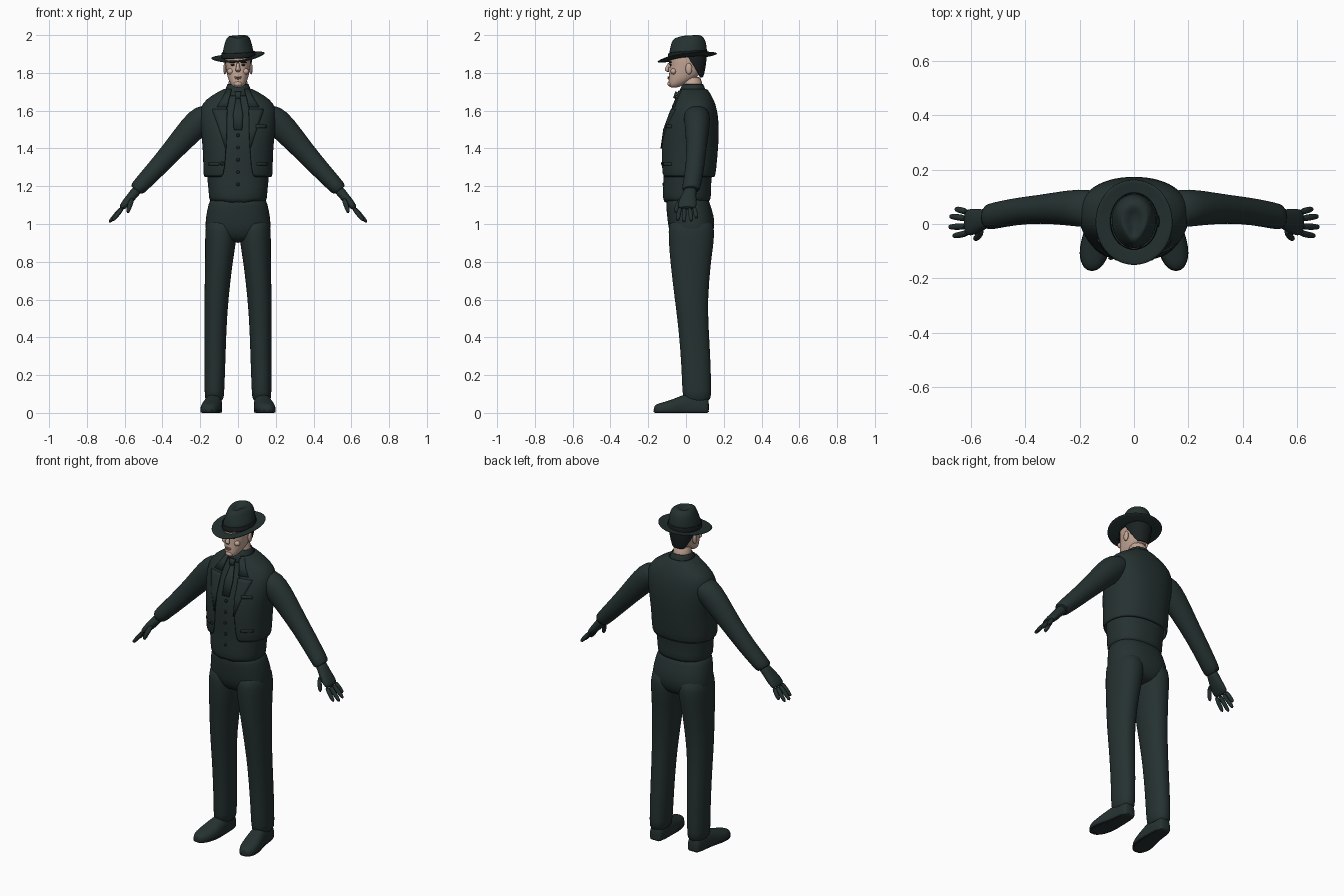
import bpy, bmesh, math
from mathutils import Vector

X, Y, Z = Vector((1, 0, 0)), Vector((0, 1, 0)), Vector((0, 0, 1))


def material(name, rgb):
    m = bpy.data.materials.new(name)
    m.diffuse_color = (*rgb, 1)
    return m


SUIT = material("dark_teal_cloth", (.018, .031, .030))
HAIR = material("dark_hair", (.011, .015, .016))
SKIN = material("skin", (.56, .39, .31))
LIP = material("lip", (.38, .20, .17))


def finish(bm, name, mat, sub=1, thick=0, angle=50):
    bmesh.ops.recalc_face_normals(bm, faces=bm.faces)
    me = bpy.data.meshes.new(name)
    bm.to_mesh(me)
    bm.free()
    ob = bpy.data.objects.new(name, me)
    bpy.context.collection.objects.link(ob)
    me.materials.append(mat)
    if thick:
        ob.modifiers.new("thickness", 'SOLIDIFY').thickness = thick
        ob.modifiers["thickness"].offset = 0
    if sub:
        s = ob.modifiers.new("smooth", 'SUBSURF')
        s.levels = s.render_levels = sub
    bpy.ops.object.select_all(action='DESELECT')
    bpy.context.view_layer.objects.active = ob
    ob.select_set(True)
    bpy.ops.object.shade_smooth_by_angle(angle=math.radians(angle))
    return ob


def spow(v, e):
    return math.copysign(abs(v) ** (2 / e), v)


def loft(name, rings, mat, n=24, e=2.0, U=X, V=Y, gap=None, cap=(1, 1), fix=None, thick=0):
    """Skin superellipse rings (x, y, z, half_u, half_v); gap opens them at -V."""
    bm = bmesh.new()
    rows = []
    for k, (x, y, z, ru, rv) in enumerate(rings):
        t0 = gap[k] if gap else 0
        row = []
        for i in range(n + 1 if gap else n):
            t = t0 + (2 * math.pi - 2 * t0) * i / n
            p = Vector((x, y, z)) + U * ru * spow(math.sin(t), e) - V * rv * spow(math.cos(t), e)
            row.append(bm.verts.new(fix(p) if fix else p))
        rows.append(row)
    for a, b in zip(rows, rows[1:]):
        for i in range(n):
            j = (i + 1) % len(a)
            bm.faces.new((a[i], a[j], b[j], b[i]))
    if not gap:
        for use, row in zip(cap, (rows[0], rows[-1])):
            if use:
                bm.faces.new(row)
    return finish(bm, name, mat, 1, thick)


def span(z, rx, y0, y1, x=0):
    return (x, (y0 + y1) / 2, z, rx, (y1 - y0) / 2)


def ball(name, c, r, mat):
    bm = bmesh.new()
    bmesh.ops.create_uvsphere(bm, u_segments=12, v_segments=8, radius=1)
    for v in bm.verts:
        v.co = Vector(c) + Vector(a * b for a, b in zip(v.co, r))
    return finish(bm, name, mat, 0)


# Torso profile: height, half width, front, back
E = 2.3
TORSO = [(1.245, .178, -.13, .15), (1.35, .178, -.133, .16), (1.45, .185, -.13, .168),
         (1.54, .198, -.105, .168), (1.61, .198, -.073, .158), (1.655, .168, -.052, .142),
         (1.69, .11, -.04, .122), (1.715, .065, -.032, .105)]


def front_y(x, z):
    z = min(max(z, TORSO[0][0]), TORSO[-1][0] - .001)
    for a, b in zip(TORSO, TORSO[1:]):
        if a[0] <= z <= b[0]:
            f = (z - a[0]) / (b[0] - a[0])
            rx, y0, y1 = (a[i] + (b[i] - a[i]) * f for i in (1, 2, 3))
            return (y0 + y1) / 2 - (y1 - y0) / 2 * (1 - min(abs(x / rx), .99) ** E) ** (1 / E)


def strip(name, rows, off, thick=.006, s=1):
    """Cloth piece lying on the chest; rows are (height, x from, x to)."""
    bm = bmesh.new()
    grid = []
    for z, a, b in rows:
        xs = [s * (a + (b - a) * i / 4) for i in range(5)]
        grid.append([bm.verts.new((x, front_y(x, z) - off, z)) for x in xs])
    for p, q in zip(grid, grid[1:]):
        for i in range(4):
            bm.faces.new((p[i], p[i + 1], q[i + 1], q[i]))
    return finish(bm, name, SUIT, 0, thick, 35)


# Jacket, waistcoat and collar
gaps = [math.asin((g / r[1]) ** (E / 2)) for g, r in
        zip((.075, .064, .06, .06, .058, .055, .045, .03), TORSO)]
loft("jacket", [span(*r) for r in TORSO], SUIT, 36, E, gap=gaps, thick=.012)
d = .013
loft("waistcoat", [span(1.115, .150, -.118, .128), span(1.13, .153, -.122, .132),
                   span(1.2, .158, -.122, .132)] +
     [span(z, rx - d, y0 + d, y1 - d) for z, rx, y0, y1 in TORSO], SUIT, 36, E,
     fix=lambda p: p - Z * max(0, .04 - abs(abs(p.x) - .035)) * .5 if p.z < 1.12 and p.y < 0 else p)
loft("shirt_collar", [span(1.675, .075, -.04, .112), span(1.71, .063, -.03, .1),
                      span(1.742, .054, -.014, .088)], SUIT, 24, cap=(0, 0), thick=.008)
strip("tie_knot", [(1.70, -.018, .018), (1.665, -.012, .012)], .014, .012)
strip("tie", [(1.668, -.011, .011), (1.58, -.026, .026), (1.5, -.022, .022)], .001)
strip("breast_pocket", [(1.525, .095, .15), (1.508, .095, .15)], .006)
for k in range(5):
    z = 1.47 - k * .065
    ball("waistcoat_button", (0, front_y(0, z) + d - .002, z), (.009, .006, .009), HAIR)
for s, side in ((-1, "left"), (1, "right")):
    strip(side + "_upper_lapel", [(1.705, .035, .062), (1.66, .048, .085), (1.62, .055, .112)], .007, s=s)
    strip(side + "_lower_lapel", [(1.608, .055, .135), (1.59, .057, .132), (1.5, .059, .098),
                                  (1.4, .061, .066)], .006, s=s)
    strip(side + "_waist_pocket", [(1.325, .1, .155), (1.31, .1, .155)], .005, s=s)
ball("jacket_button", (-.085, front_y(.085, 1.32) - .006, 1.32), (.01, .006, .01), HAIR)

# Trousers
loft("trouser_seat", [span(1.16, .143, -.105, .115), span(1.1, .158, -.106, .128),
                      span(1.04, .17, -.1, .15), span(.98, .175, -.094, .152),
                      span(.93, .165, -.075, .135), span(.9, .12, -.04, .1)], SUIT, 32, 2.4)

for s, side in ((-1, "left"), (1, "right")):
    leg = [(1.04, .082, -.09, .142, .086), (.96, .084, -.094, .152, .09), (.88, .081, -.09, .145, .094),
           (.8, .073, -.084, .132, .101), (.6, .064, -.06, .115, .115), (.45, .058, -.04, .12, .119),
           (.25, .055, -.024, .132, .122), (.1, .052, -.02, .134, .125), (.055, .05, -.012, .132, .126)]
    loft(side + "_trouser_leg", [span(z, rx, a, b, s * x) for z, rx, a, b, x in leg], SUIT, 24, 2.2)

    # Shoe with flat sole, splayed slightly outward
    shoe = [(.122, .126, .028, .07), (.11, .126, .04, .09), (.06, .127, .043, .1), (0, .13, .047, .1),
            (-.05, .138, .054, .078), (-.1, .146, .055, .06), (-.145, .152, .044, .05),
            (-.172, .155, .02, .036)]
    loft(side + "_shoe", [(s * x, y, h * .35, r, h * .68) for y, x, r, h in shoe], SUIT, 20, 2.4, X, Z,
         fix=lambda p: Vector((p.x, p.y, max(p.z, 0))))
    sole = [(.125, .126, .03), (.08, .127, .042), (0, .13, .045), (-.06, .139, .057),
            (-.11, .147, .056), (-.15, .152, .042), (-.174, .155, .015)]
    loft(side + "_sole", [(s * x, y, .008, r, .008) for y, x, r in sole], HAIR, 16, 6, X, Z)

    # Sleeve
    axis = Vector((s * .62, -.04, -.78)).normalized()
    V = axis.cross(Y).normalized()
    arm = [(.125, .055, 1.6, .06, .05), (.17, .057, 1.575, .072, .074), (.235, .06, 1.515, .066, .074),
           (.345, .055, 1.39, .052, .057), (.44, .046, 1.285, .05, .05), (.52, .029, 1.2, .049, .043),
           (.543, .025, 1.175, .048, .041)]
    loft(side + "_sleeve", [(s * x, *r) for x, *r in arm], SUIT, 24, U=Y, V=V)
    for k in range(3):
        ball(side + "_cuff_button", (s * (.50 + k * .013), .072 - k * .003, 1.212 - k * .014),
             (.006, .006, .006), HAIR)

    # Gloved hand
    palm = [(.525, .025, 1.19, .034, .028), (.55, .018, 1.163, .036, .025), (.575, .01, 1.13, .046, .025),
            (.603, .006, 1.1, .051, .021), (.62, .006, 1.08, .046, .014)]
    loft(side + "_palm", [(s * x, *r) for x, *r in palm], SUIT, 16, 2.3, Y, V)
    fingers = [((.61, .043, 1.09), (.64, .052, 1.052), (.658, .055, 1.028)),
               ((.612, .018, 1.088), (.65, .026, 1.045), (.68, .028, 1.01)),
               ((.612, -.008, 1.088), (.652, -.01, 1.042), (.684, -.011, 1.006)),
               ((.608, -.032, 1.09), (.64, -.04, 1.048), (.668, -.044, 1.014)),
               ((.558, -.018, 1.14), (.572, -.048, 1.1), (.588, -.054, 1.055))]
    for k, pts in enumerate(fingers):
        r = .0155 if k == 4 else .0135
        loft(side + ("_thumb" if k == 4 else "_finger"),
             [(s * x, y, z, r * f, r * f) for (x, y, z), f in zip(pts, (1, 1, .75))],
             SUIT, 8, U=Y, V=V)

# Head and neck
loft("neck", [span(1.66, .052, -.012, .09), span(1.72, .05, -.012, .086), span(1.79, .052, -.03, .086)],
     SKIN)
HEAD = [span(1.722, .018, -.082, -.045), span(1.732, .033, -.09, -.02), span(1.752, .045, -.093, .02),
        span(1.775, .055, -.091, .06), span(1.81, .062, -.089, .087), span(1.845, .067, -.085, .098),
        span(1.88, .07, -.09, .102), span(1.92, .066, -.08, .098)]
loft("head", HEAD, SKIN, 24, 2.2)
loft("hair", [(x, y, z, a + .006, b + .005) for x, y, z, a, b in
              (span(1.775, .052, -.07, .083), span(1.81, .062, -.088, .092), *HEAD[5:])],
     HAIR, 20, 2.2, gap=(2.5, 2.15, 1.85, 1.6, 1.6), thick=.006)

# Face
loft("nose", [(0, -.088, 1.856, .008, .006), (0, -.098, 1.83, .010, .010), (0, -.104, 1.815, .016, .013),
              (0, -.094, 1.804, .012, .008)], SKIN, 10)
ball("upper_lip", (0, -.092, 1.778, ), (.02, .006, .004), LIP)
ball("lower_lip", (0, -.092, 1.770), (.016, .006, .004), LIP)
ball("chin", (0, -.084, 1.742), (.022, .014, .014), SKIN)
for s, side in ((-1, "left"), (1, "right")):
    ball(side + "_ear", (s * .069, .015, 1.822), (.009, .018, .03), SKIN)
    ball(side + "_eye", (s * .028, -.081, 1.842), (.011, .004, .005), HAIR)
    ball(side + "_eyebrow", (s * .03, -.082, 1.856), (.018, .007, .004), HAIR)
    ball(side + "_cheek", (s * .04, -.066, 1.808), (.018, .016, .016), SKIN)


# Hat: tilted curved brim, band and pinched teardrop crown
def brim_shape(p):
    return p + Z * (.1 * p.y + .1 * p.x + .9 * p.x ** 2 + .5 * max(p.y, 0) ** 2)


loft("hat_brim", [span(1.873, r, -.09 - .062 * f, .1 + .065 * f) for r, f in
                  ((.07, 0), (.1, .35), (.125, .7), (.143, 1))], SUIT, 36, cap=(0, 0),
     fix=brim_shape, thick=.007)


def pinch(p):
    f = max(0, p.z - 1.91) / .09
    p.x *= 1 - .5 * f * min(1, max(0, (.05 - p.y) / .13))
    if p.y < -.02:
        p.z -= .22 * f * (-.02 - p.y)
    return p + Z * (.05 * p.x + .06 * p.y)


loft("hat_crown", [span(1.868, .086, -.092, .112), span(1.91, .083, -.09, .112),
                   span(1.95, .077, -.083, .108), span(1.98, .07, -.075, .097),
                   span(1.997, .056, -.062, .078), span(1.995, .036, -.045, .055),
                   span(1.978, .012, -.025, .035)], SUIT, 32, fix=pinch)
loft("hat_band", [span(1.88, .088, -.095, .115), span(1.912, .086, -.093, .1145)], HAIR, 32,
     cap=(0, 0), fix=pinch, thick=.004)
ball("hat_bow", (.088, .01, 1.903), (.006, .022, .014), HAIR)
